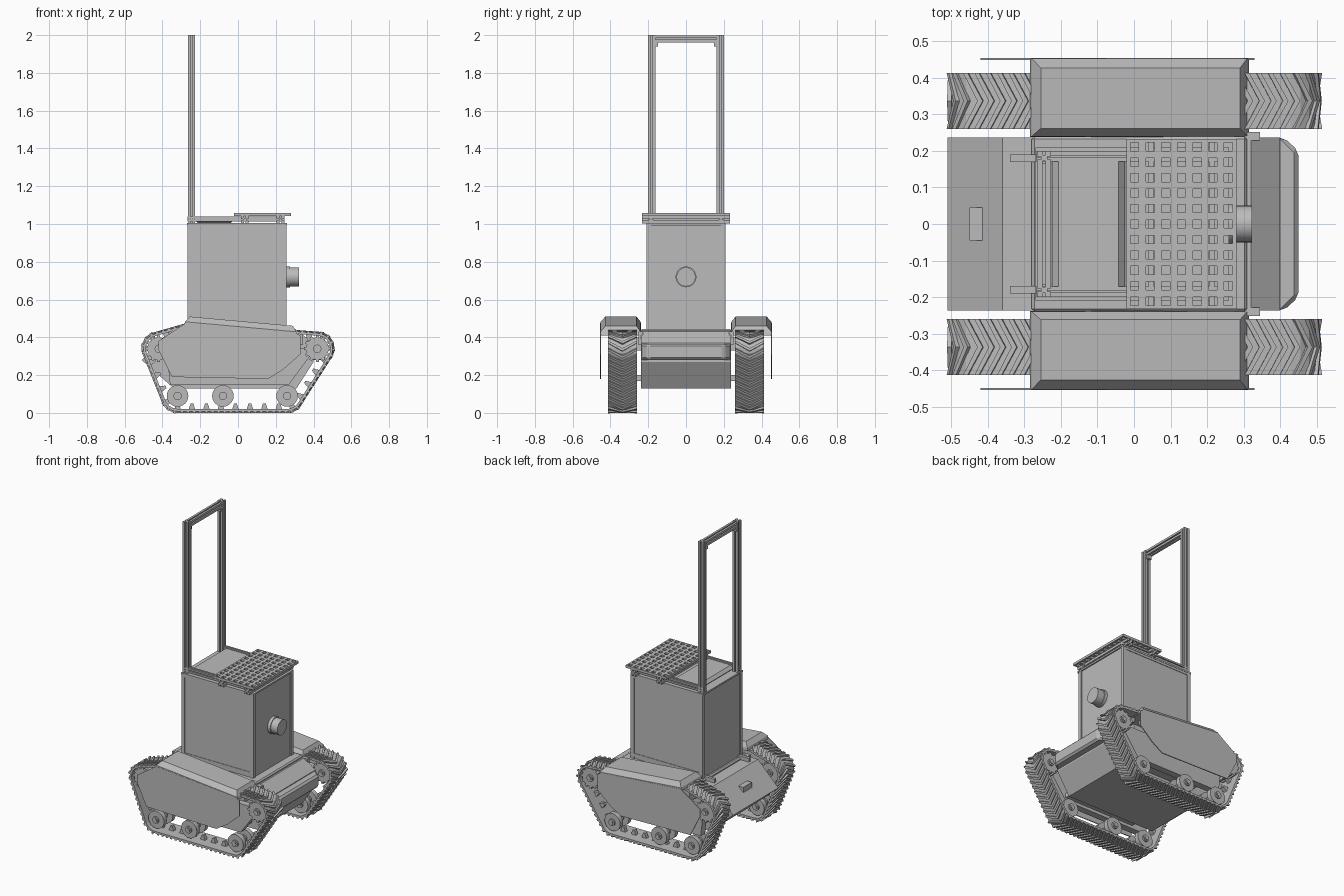
import bpy, bmesh
from math import cos, sin, pi
from mathutils import Vector, Matrix

if "Cube" in bpy.data.objects:
    bpy.data.objects.remove(bpy.data.objects["Cube"], do_unlink=True)

grey = bpy.data.materials.new("plain_grey")
grey.use_nodes = True
GREY = (0.5, 0.5, 0.5, 1)
grey.diffuse_color = GREY
grey.node_tree.nodes["Principled BSDF"].inputs["Base Color"].default_value = GREY
X, Y, Z = (1, 0, 0), (0, 1, 0), (0, 0, 1)


def finish(name, bm, smooth=False):
    bmesh.ops.recalc_face_normals(bm, faces=bm.faces)
    mesh = bpy.data.meshes.new(name)
    bm.to_mesh(mesh)
    bm.free()
    mesh.materials.append(grey)
    ob = bpy.data.objects.new(name, mesh)
    bpy.context.collection.objects.link(ob)
    if smooth:
        bpy.ops.object.select_all(action='DESELECT')
        ob.select_set(True)
        bpy.context.view_layer.objects.active = ob
        bpy.ops.object.shade_smooth_by_angle(angle=0.6)
    return ob


def box(name, x, y, z, bevel=0):
    """Box from three (low, high) ranges."""
    bm = bmesh.new()
    bmesh.ops.create_cube(bm, size=1)
    for v in bm.verts:
        v.co = [r[0] if c < 0 else r[1] for c, r in zip(v.co, (x, y, z))]
    if bevel:
        bmesh.ops.bevel(bm, geom=bm.edges[:], offset=bevel, segments=1, affect='EDGES')
    return finish(name, bm)


def add_prism(bm, pts, vec):
    face = bm.faces.new([bm.verts.new(p) for p in pts])
    ext = bmesh.ops.extrude_face_region(bm, geom=[face], use_keep_orig=True)
    new = [g for g in ext["geom"] if isinstance(g, bmesh.types.BMVert)]
    bmesh.ops.translate(bm, verts=new, vec=vec)


def side_prism(name, profile, y0, y1):
    """Extrude an (x, z) profile along y."""
    bm = bmesh.new()
    add_prism(bm, [(x, y0, z) for x, z in profile], (0, y1 - y0, 0))
    return finish(name, bm)


def cylinder(name, centre, radius, depth, axis='Y', sides=24):
    bm = bmesh.new()
    bmesh.ops.create_cone(bm, cap_ends=True, segments=sides, radius1=radius, radius2=radius, depth=depth)
    rot = Matrix.Rotation(pi / 2, 4, 'X' if axis == 'Y' else 'Y')
    bmesh.ops.transform(bm, matrix=Matrix.Translation(centre) @ rot, verts=bm.verts)
    return finish(name, bm, True)


def slotted_bar(name, start, vec, u, v, half):
    """Square bar with a groove in each side, extruded along vec."""
    corner = [(1, -1), (1, -0.22), (0.45, -0.22), (0.45, 0.22), (1, 0.22)]
    pts = []
    for k in range(4):
        c, s = round(cos(k * pi / 2)), round(sin(k * pi / 2))
        pts += [(a * c - b * s, a * s + b * c) for a, b in corner]
    bm = bmesh.new()
    add_prism(bm, [Vector(start) + half * (a * Vector(u) + b * Vector(v)) for a, b in pts], vec)
    finish(name, bm)


# Chassis hull with steep nose and tail
side_prism("chassis", [(-0.34, 0.13), (0.31, 0.13), (0.40, 0.27), (0.40, 0.37), (0.32, 0.43),
                       (-0.36, 0.43), (-0.51, 0.28)], -0.237, 0.237)
bm = bmesh.new()
ring = [(0.39, 0.237), (0.41, 0.237), (0.45, 0.20), (0.45, -0.20), (0.41, -0.237), (0.39, -0.237)]
add_prism(bm, [(x, y, 0.28) for x, y in ring], (0, 0, 0.085))
bmesh.ops.bevel(bm, geom=[e for e in bm.edges if all(v.co.x > 0.4 for v in e.verts)],
                offset=0.012, segments=1, affect='EDGES')
finish("bumper", bm)
box("deck", (-0.28, 0.31), (-0.24, 0.24), (0.42, 0.445), 0.008)
box("tail_latch", (-0.45, -0.415), (-0.045, 0.045), (0.34, 0.375))
for s in (-1, 1):
    box("tail_rail", (-0.34, -0.22), (s * 0.18 - 0.01, s * 0.18 + 0.01), (0.43, 0.455))
    box("nose_bracket", (0.28, 0.345), (s * 0.24 - 0.012, s * 0.24 + 0.012), (0.36, 0.43))

# Upper cabinet with raised corner frame
box("cabinet", (-0.262, 0.252), (-0.205, 0.205), (0.44, 0.995))
for s in (-1, 1):
    for x in (-0.256, 0.246):
        box("cabinet_post", (x - 0.012, x + 0.012), sorted((s * 0.185, s * 0.209)), (0.44, 1.0))
    for z in (0.46, 0.978):
        box("cabinet_side_bar", (-0.25, 0.25), sorted((s * 0.19, s * 0.208)), (z, z + 0.02))
cylinder("sensor_barrel", (0.285, 0, 0.72), 0.05, 0.075, 'X', 32)
cylinder("sensor_rim", (0.264, 0, 0.72), 0.055, 0.02, 'X', 32)

# Roof panel, hatch, rails and perforated plate
box("roof", (-0.27, 0.26), (-0.21, 0.21), (0.993, 1.004))
box("roof_hatch", (-0.225, -0.025), (-0.195, 0.195), (1.0, 1.036), 0.018)
for s in (-1, 1):
    slotted_bar("roof_rail", (-0.268, s * 0.185, 1.026), (0.515, 0, 0), Y, Z, 0.014)
for x in (0.035, 0.225):
    slotted_bar("roof_cross_rail", (x, -0.232, 1.022), (0, 0.464, 0), X, Z, 0.02)
bm = bmesh.new()
bmesh.ops.create_grid(bm, x_segments=7, y_segments=11, size=0.5)
for v in bm.verts:
    v.co = (0.13 + v.co.x * 0.3, v.co.y * 0.465, 1.043)
holes = bm.faces[:]
bmesh.ops.inset_individual(bm, faces=holes, thickness=0.014)
bmesh.ops.delete(bm, geom=holes, context='FACES')
plate = finish("perforated_plate", bm)
solid = plate.modifiers.new("thickness", 'SOLIDIFY')
solid.thickness = 0.016
solid.offset = 1

# Mast of slotted bars
for s in (-1, 1):
    slotted_bar("mast_post", (-0.246, s * 0.181, 0.985), (0, 0, 1.015), X, Y, 0.019)
    box("mast_gusset", (-0.262, -0.232), (s * 0.155 - 0.008, s * 0.155 + 0.008), (1.94, 1.965))
slotted_bar("mast_crossbar", (-0.246, -0.165, 1.98), (0, 0.33, 0), X, Z, 0.018)

# Track path: hull around the wheel circles, evenly resampled
WHEELS = [(-0.42, 0.34, 0.073), (-0.32, 0.09, 0.073), (0.26, 0.09, 0.073),
          (0.42, 0.34, 0.073), (-0.24, 0.40, 0.065)]
cloud = sorted((x + r * cos(a * pi / 24), z + r * sin(a * pi / 24)) for x, z, r in WHEELS for a in range(48))


def half_hull(points):
    out = []
    for p in points:
        while len(out) > 1 and ((out[-1][0] - out[-2][0]) * (p[1] - out[-2][1])
                                - (out[-1][1] - out[-2][1]) * (p[0] - out[-2][0])) <= 0:
            out.pop()
        out.append(p)
    return out[:-1]


hull = [Vector(p) for p in half_hull(cloud) + half_hull(cloud[::-1])]


def resample(n):
    """Points with tangent and outward normal along the track."""
    segs = list(zip(hull, hull[1:] + hull[:1]))
    step = sum((b - a).length for a, b in segs) / n
    out, want, done = [], 0, 0
    for a, b in segs:
        d = (b - a).length
        while want < done + d and len(out) < n:
            t = (b - a).normalized()
            out.append((a + t * (want - done), t, Vector((t.y, -t.x))))
            want += step
        done += d
    return out


def lug(bm, p, t, outline, low, high):
    """Prism on the belt: outline is (across, along), raised from low to high."""
    n = Vector((t.y, -t.x))
    pts = [(p.x + t.x * l + n.x * low, w, p.y + t.y * l + n.y * low) for w, l in outline]
    add_prism(bm, pts, (n.x * (high - low), 0, n.y * (high - low)))


def bridge(bm, a, b):
    for k in range(4):
        bm.faces.new((a[k], a[(k + 1) % 4], b[(k + 1) % 4], b[k]))


for s, side in ((-1, "right"), (1, "left")):
    mid, half = s * 0.337, 0.077
    # Belt band
    bm = bmesh.new()
    rows = [[bm.verts.new((p.x + n.x * h, mid + w, p.y + n.y * h))
             for w, h in ((-half, -0.004), (half, -0.004), (half, 0.009), (-half, 0.009))]
            for p, t, n in resample(96)]
    for a, b in zip(rows, rows[1:] + rows[:1]):
        bridge(bm, a, b)
    finish(side + "_belt", bm)
    # Chevron treads outside, guide teeth inside
    bm = bmesh.new()
    for p, t, n in resample(76):
        for w in (-half, half):
            lug(bm, p, t, [(mid, -0.029), (mid + w, 0.014), (mid + w, 0.027), (mid, -0.014)], 0.005, 0.017)
    finish(side + "_treads", bm)
    bm = bmesh.new()
    for p, t, n in resample(32):
        tooth = [p - t * 0.018, p + t * 0.018, p + t * 0.007 - n * 0.034, p - t * 0.007 - n * 0.034]
        add_prism(bm, [(q.x, mid - 0.012, q.y) for q in tooth], (0, 0.024, 0))
    finish(side + "_guide_teeth", bm)
    # Wheels in pairs: end sprockets and road wheels
    for x, z, r in WHEELS[:4] + [(-0.08, 0.09, 0.06)]:
        big = z > 0.2
        for off in (-0.045, 0.045):
            cylinder(side + ("_sprocket" if big else "_road_wheel"), (x, mid + off, z), 0.06 if big else 0.057, 0.03)
            cylinder(side + "_hub", (x, mid + off, z), 0.022, 0.05, sides=12)
        cylinder(side + "_axle", (x, mid, z), 0.013, 0.15, sides=12)
        if big:
            bm = bmesh.new()
            for k in range(12):
                a = k * pi / 6
                t = Vector((-sin(a), cos(a)))
                lug(bm, Vector((x, z)) + 0.055 * Vector((cos(a), sin(a))), t,
                    [(mid - 0.06, -0.008), (mid + 0.06, -0.008), (mid + 0.06, 0.008), (mid - 0.06, 0.008)], 0, 0.016)
            finish(side + "_sprocket_teeth", bm)
    side_prism(side + "_suspension_beam", [(-0.36, 0.15), (0.27, 0.15), (0.38, 0.30), (0.36, 0.34),
                                           (-0.38, 0.34)], s * 0.315, s * 0.36)
    # Mounts joining the track to the chassis
    for z0, z1 in ((0.17, 0.20), (0.33, 0.40)):
        box(side + "_track_mount", (-0.25, 0.27), sorted((s * 0.23, s * 0.32)), (z0, z1))
    # Outer guard plate
    side_prism(side + "_guard", [(-0.42, 0.38), (-0.42, 0.33), (-0.35, 0.19), (0.16, 0.18), (0.24, 0.23), (0.33, 0.31),
                                 (0.33, 0.41), (0.29, 0.43), (-0.28, 0.475)], s * 0.449, s * 0.455)
    # Open hood over the belt, lower toward the nose
    bm = bmesh.new()
    loops = []
    for x0, x1, y0, y1, drop in ((-0.285, 0.315, 0.238, 0.455, 0.05), (-0.28, 0.31, 0.24, 0.453, 0.03),
                                 (-0.255, 0.29, 0.262, 0.427, 0)):
        loops.append([bm.verts.new((x, s * y, 0.487 - 0.09 * x - drop))
                      for x, y in ((x0, y0), (x1, y0), (x1, y1), (x0, y1))])
    for a, b in zip(loops, loops[1:]):
        bridge(bm, a, b)
    bm.faces.new(loops[-1])
    finish(side + "_hood", bm)
